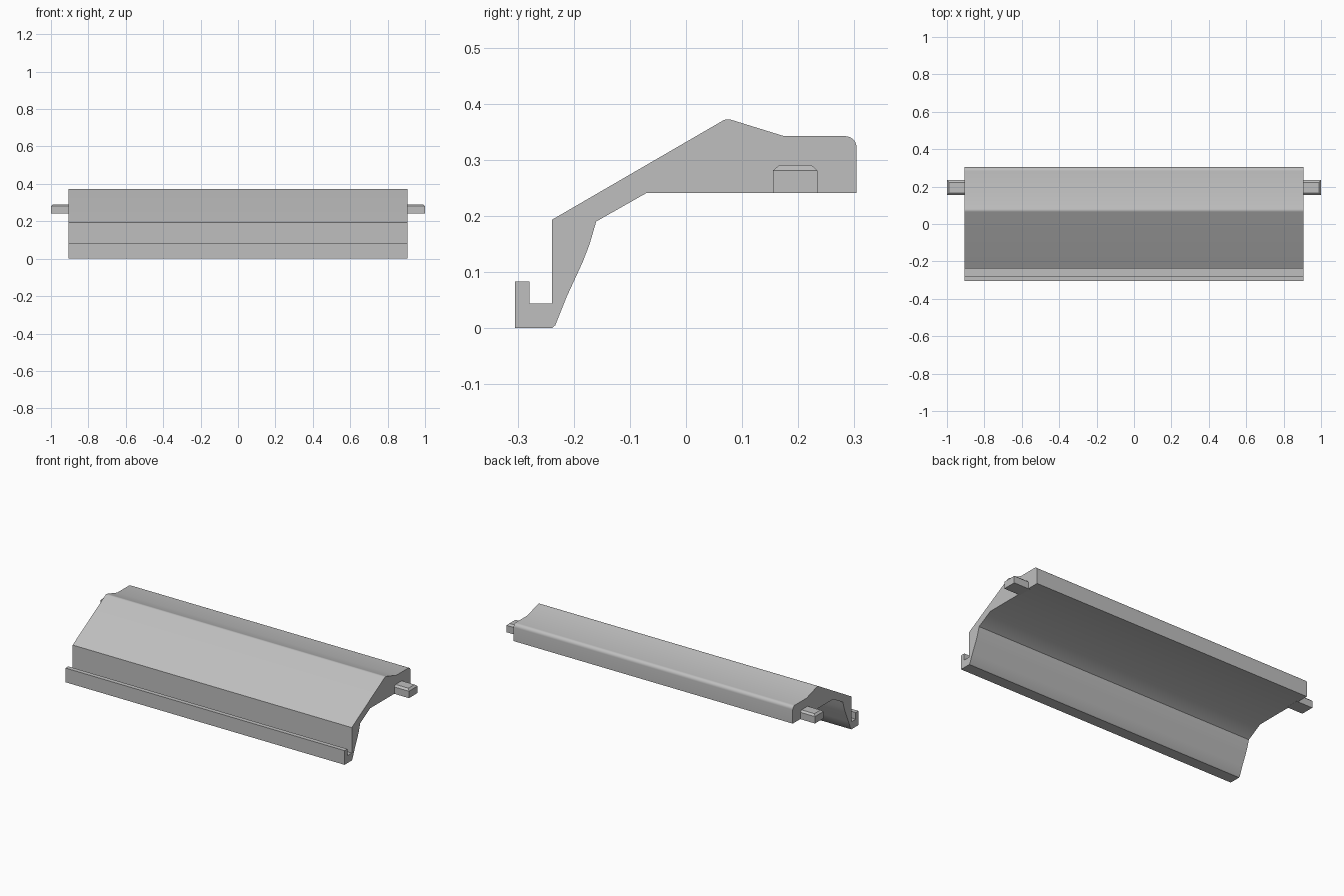
import bpy, bmesh, math

cube = bpy.data.objects.get("Cube")
if cube:
    bpy.data.objects.remove(cube, do_unlink=True)

HALF = 0.905   # half length of the extruded cover

grey = bpy.data.materials.new("light grey")
grey.use_nodes = True
colour = (0.52, 0.52, 0.52, 1)
grey.diffuse_color = colour
grey.node_tree.nodes["Principled BSDF"].inputs["Base Color"].default_value = colour


def arc(cy, cz, r, start, end, steps=6):
    """Points along an arc in the side plane, angles in degrees."""
    angles = [math.radians(start + (end - start) * i / steps) for i in range(steps + 1)]
    return [(cy + r * math.cos(a), cz + r * math.sin(a)) for a in angles]


def finish(name, bm):
    bmesh.ops.recalc_face_normals(bm, faces=bm.faces)
    mesh = bpy.data.meshes.new(name)
    bm.to_mesh(mesh)
    bm.free()
    mesh.materials.append(grey)
    obj = bpy.data.objects.new(name, mesh)
    bpy.context.collection.objects.link(obj)
    return obj


def loft(name, rings):
    """Closed solid through matching rings of points."""
    bm = bmesh.new()
    loops = [[bm.verts.new(p) for p in ring] for ring in rings]
    bm.faces.new(loops[0])
    bm.faces.new(loops[-1])
    for a, b in zip(loops, loops[1:]):
        for i in range(len(a)):
            j = (i + 1) % len(a)
            bm.faces.new((a[i], a[j], b[j], b[i]))
    return finish(name, bm)


# Cover: hooked front lip, upright, sloping roof, rounded back, hollow underside
profile = [(-0.305, 0), (-0.305, 0.083), (-0.279, 0.083), (-0.279, 0.044),
           (-0.239, 0.044), (-0.239, 0.193)]
profile += arc(0.075, 0.352, 0.02, 120, 73)
profile += [(0.175, 0.342)]
profile += arc(0.284, 0.322, 0.02, 90, 0)
profile += [(0.304, 0.241), (-0.07, 0.241), (-0.16, 0.19), (-0.172, 0.149),
            (-0.184, 0.118), (-0.213, 0.055), (-0.233, 0.005), (-0.239, 0)]
cover = loft("cover", [[(x, y, z) for y, z in profile] for x in (-HALF, HALF)])
bpy.context.view_layer.objects.active = cover
cover.select_set(True)
bpy.ops.object.shade_smooth_by_angle(angle=math.radians(30))


# Pivot tabs: flat blocks with a chamfered top, one at each end
def rectangle(x0, x1, y0, y1, z):
    return [(x0, y0, z), (x1, y0, z), (x1, y1, z), (x0, y1, z)]


for side, name in ((1, "left_tab"), (-1, "right_tab")):
    root, tip = side * (HALF - 0.01), side
    loft(name, [rectangle(root, tip, 0.155, 0.234, 0.2405),
                rectangle(root, tip, 0.155, 0.234, 0.281),
                rectangle(root, tip - side * 0.011, 0.167, 0.223, 0.291)])
